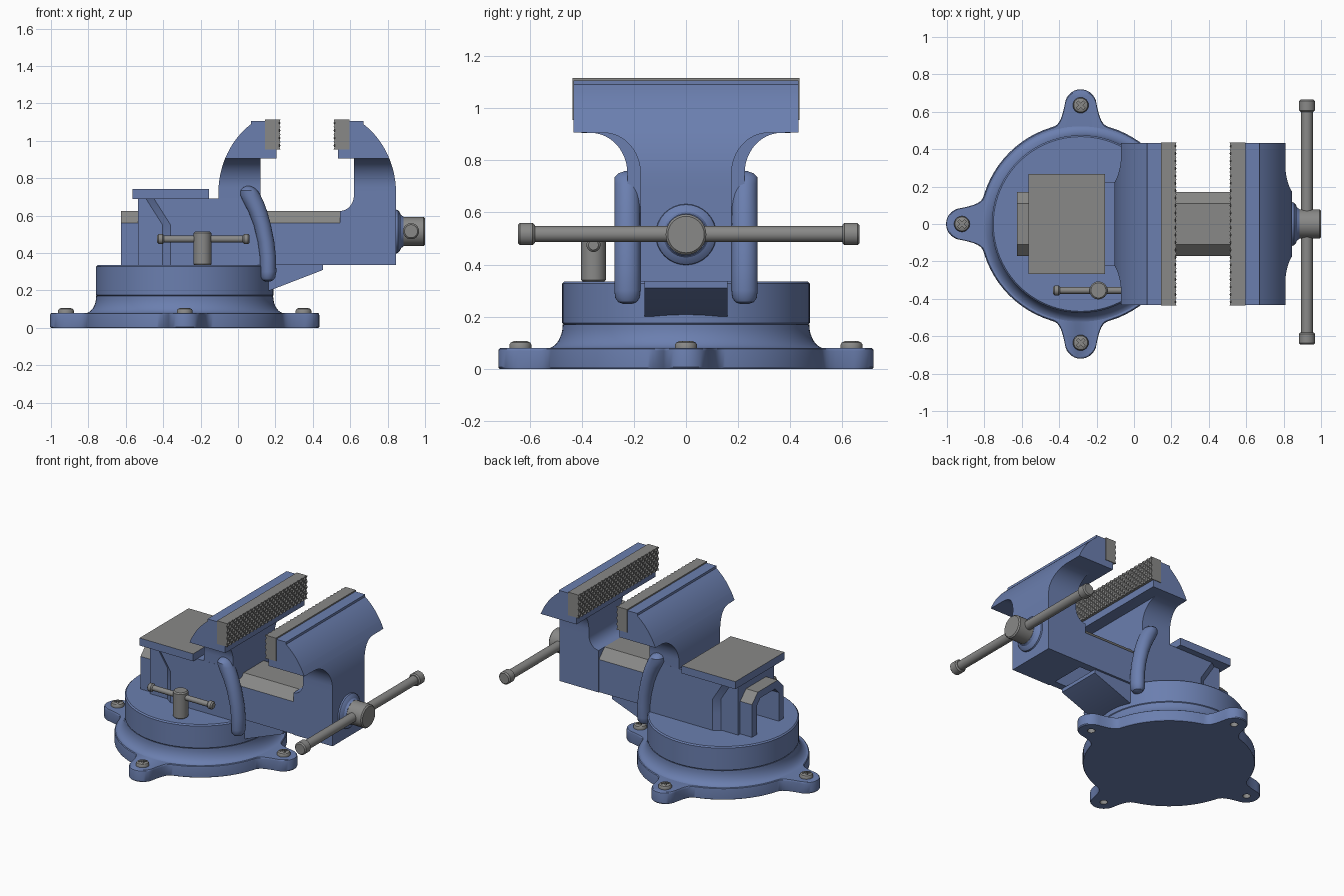
import bpy, bmesh, math
from mathutils import Vector

if "Cube" in bpy.data.objects:
    bpy.data.objects.remove(bpy.data.objects["Cube"])


def material(name, color):
    m = bpy.data.materials.new(name)
    m.diffuse_color = (*color, 1)
    m.use_nodes = True
    m.node_tree.nodes["Principled BSDF"].inputs["Base Color"].default_value = m.diffuse_color
    return m


MATS = [material("blue paint", (0.147, 0.212, 0.43)), material("grey steel", (0.25, 0.25, 0.245))]
BLUE, STEEL = 0, 1


def finish(bm, name, rule):
    """Turn a bmesh into a shaded object; rule is a material index or a function of a face."""
    bmesh.ops.recalc_face_normals(bm, faces=bm.faces)
    bm.normal_update()
    for f in bm.faces:
        f.material_index = rule(f) if callable(rule) else rule
    me = bpy.data.meshes.new(name)
    bm.to_mesh(me)
    bm.free()
    ob = bpy.data.objects.new(name, me)
    bpy.context.collection.objects.link(ob)
    for m in MATS:
        me.materials.append(m)
    smooth(ob)
    return ob


def smooth(ob):
    bpy.ops.object.select_all(action='DESELECT')
    ob.select_set(True)
    bpy.context.view_layer.objects.active = ob
    bpy.ops.object.shade_smooth_by_angle(angle=math.radians(32))


def loft(name, rings, rule=BLUE):
    """Skin a stack of equal rings and cap both ends."""
    bm = bmesh.new()
    vs = [[bm.verts.new(p) for p in r] for r in rings]
    n = len(vs[0])
    for a, b in zip(vs, vs[1:]):
        for i in range(n):
            j = (i + 1) % n
            bm.faces.new((a[i], a[j], b[j], b[i]))
    bm.faces.new(vs[0][::-1])
    bm.faces.new(vs[-1])
    return finish(bm, name, rule)


def lathe(name, profile, origin, axis='z', rule=BLUE, seg=32):
    """Revolve (radius, height) points about an axis through origin."""
    o = Vector(origin)
    turn = {'z': lambda a, b, h: (a, b, h), 'x': lambda a, b, h: (h, a, b),
            'y': lambda a, b, h: (b, h, a)}[axis]
    ang = [2 * math.pi * i / seg for i in range(seg)]
    return loft(name, [[o + Vector(turn(r * math.cos(t), r * math.sin(t), h)) for t in ang]
                       for r, h in profile], rule)


def rod(name, r, a, b, origin, axis, rule=STEEL, bev=0.008):
    return lathe(name, [(r - bev, a), (r, a + bev), (r, b - bev), (r - bev, b)], origin, axis, rule)


def prism(name, pts, axis, a, b, rule=BLUE):
    f = (lambda p, h: (h, p[0], p[1])) if axis == 'x' else (lambda p, h: (p[0], h, p[1]))
    return loft(name, [[f(p, h) for p in pts] for h in (a, b)], rule)


def cut(ob, cutters):
    for c in cutters:
        m = ob.modifiers.new("cut", 'BOOLEAN')
        m.operation, m.solver, m.object = 'DIFFERENCE', 'EXACT', c
        bpy.context.view_layer.objects.active = ob
        bpy.ops.object.modifier_apply(modifier=m.name)
        bpy.data.objects.remove(c)
    smooth(ob)


# Base plate: disc with four filleted lugs
CX, R, LUG, LR = -0.285, 0.54, 0.635, 0.085
quarter = [(LUG + LR * math.cos(t), LR * math.sin(t))
           for t in [math.radians(-84 + 12 * i) for i in range(15)]]
for i in range(9):
    d = 0.135 + 0.165 * i / 8
    r = R + 0.1 * (1 - i / 8) ** 3
    quarter.append((r * math.cos(d), r * math.sin(d)))
for i in range(1, 12):
    d = 0.30 + (math.pi / 2 - 0.60) * i / 12
    quarter.append((R * math.cos(d), R * math.sin(d)))
for i in range(9):
    d = math.pi / 2 - 0.30 + 0.165 * i / 8
    r = R + 0.1 * (i / 8) ** 3
    quarter.append((r * math.cos(d), r * math.sin(d)))
outline = []
for k in range(4):
    c, s = math.cos(k * math.pi / 2), math.sin(k * math.pi / 2)
    outline += [(x * c - y * s, x * s + y * c) for x, y in quarter]
plate = loft("base_plate", [[(CX + x * k, y * k, z) for x, y in outline]
                            for k, z in ((0.993, 0), (1, 0.006), (1, 0.068), (0.997, 0.076), (0.988, 0.08))])
spots = [(CX + LUG * c, LUG * s) for c, s in ((1, 0), (0, 1), (-1, 0), (0, -1))]
cut(plate, [rod("hole_cutter", 0.024, -0.05, 0.07, (x, y, 0), 'z') for x, y in spots])

# Flared base collar and swivel disc
flare = [(0.535 - 0.062 * math.sin(t), 0.078 + 0.092 * (1 - math.cos(t)))
         for t in [math.pi / 2 * i / 8 for i in range(9)]]
lathe("base_flare", flare, (CX, 0, 0), seg=96)
lathe("swivel_disc", [(0.465, 0.165), (0.475, 0.176), (0.475, 0.327), (0.467, 0.335)], (CX, 0, 0), seg=96)

# Cross-head screws in the lugs
screw = lathe("lug_screw", [(0.042, 0), (0.042, 0.014), (0.037, 0.022), (0.026, 0.027), (0.01, 0.028)],
              (0, 0, 0), rule=STEEL)
sq = lambda a, b: [(-a, b), (a, b), (a, 0.05), (-a, 0.05)]
cut(screw, [prism("slot_x", sq(0.006, 0.014), 'x', -0.026, 0.026, STEEL),
            prism("slot_y", sq(0.0061, 0.0141), 'y', -0.026, 0.026, STEEL)])
for i, (x, y) in enumerate(spots):
    ob = screw if i == 0 else screw.copy()
    if i:
        bpy.context.collection.objects.link(ob)
    ob.location = (x, y, 0.079)
    ob.rotation_euler.z = math.pi / 4


# Sliding channel: inverted U with grey chamfered top
def channel(w, top, ch, wi, ti, ci):
    half = [(wi, 0.337), (w, 0.337), (w, top - ch), (w - ch, top)]
    inner = [(-wi + ci, ti), (-wi, ti - ci)]
    return (half + [(-y, z) for y, z in half[::-1]]
            + [(-wi, ti - ci), (-wi + ci, ti), (wi - ci, ti), (wi, ti - ci)])


prism("slide", channel(0.172, 0.625, 0.063, 0.12, 0.575, 0.04), 'x', -0.625, 0.6,
      lambda f: STEEL if f.normal.z > 0.3 and f.calc_center_median().z > 0.5 else BLUE)

# Fixed body: rear arch, main block, front lip
prism("rear_arch", channel(0.195, 0.692, 0.001, 0.16, 0.6, 0.03), 'x', -0.535, -0.36)
body = []
for z, x0, x1 in ((0.335, -0.41, 0.16), (0.45, -0.41, 0.15), (0.55, -0.41, 0.13), (0.692, -0.5, 0.06)):
    side = [(x0, 0.19), (x0 + 0.05, 0.225), (x1, 0.225)]
    body.append([(x, y, z) for x, y in side] + [(x, -y, z) for x, y in side[::-1]])
loft("fixed_body", body)
prism("front_lip", [(-0.05, 0.2), (0.17, 0.2), (0.455, 0.31), (0.455, 0.335), (-0.05, 0.335)], 'y', -0.16, 0.16)

# Rounded side ribs
for name, s in (("left_rib", 1), ("right_rib", -1)):
    rings = []
    for z, xc, rx in ((0.248, 0.16, 0.012), (0.256, 0.16, 0.03), (0.272, 0.16, 0.04), (0.30, 0.162, 0.043),
                      (0.38, 0.16, 0.043), (0.46, 0.15, 0.044), (0.55, 0.13, 0.046), (0.62, 0.107, 0.05),
                      (0.67, 0.085, 0.054), (0.71, 0.066, 0.054), (0.735, 0.059, 0.045),
                      (0.75, 0.056, 0.03), (0.758, 0.055, 0.01)):
        k = min(1, rx / 0.043)
        rings.append([(xc + rx * math.cos(t), s * 0.225 + 0.05 * k * math.sin(t), z)
                      for t in [math.tau * i / 24 for i in range(24)]])
    loft(name, rings)

# Anvil with grey top face
prism("anvil", [(-0.565, 0.69), (-0.155, 0.69), (-0.155, 0.742), (-0.565, 0.742)], 'y', -0.268, 0.268,
      lambda f: STEEL if f.normal.z > 0.9 else BLUE)


# Jaws: stacked rectangles, u measured inward from the outer side
def jaw(name, place, wn, start):
    def outer(z):
        t = max(0, min(z, 1.09) - 0.72) / 0.45
        return 0.406 * (1 - math.sqrt(1 - t * t))

    sl = list(start)
    for i in range(13):
        t = math.sin(math.pi / 2 * i / 12)
        sl.append((0.75 + 0.155 * t, 0.225, wn + 0.14 * (1 - math.sqrt(max(0, 1 - t * t)))))
    sl += [(0.906, 0.31, 0.432), (0.93, 0.31, 0.432), (0.955, 0.31, 0.432), (0.956, 0.25, 0.432)]
    sl += [(0.956 + 0.134 * i / 8, 0.25, 0.432) for i in range(1, 9)] + [(1.106, 0.25, 0.432)]
    rings = []
    for z, u1, w in sl:
        a, b = place(outer(z)), place(u1)
        rings.append([(a, -w, z), (b, -w, z), (b, w, z), (a, w, z)])
    loft(name, rings)


jaw("fixed_jaw", lambda u: -0.105 + u, 0.225, [(0.6, 0.225, 0.224)])
foot = [(0.335, 0.30, 0.175), (0.625, 0.30, 0.175)]
foot += [(0.71 - 0.085 * math.cos(t), 0.30 - 0.075 * math.sin(t), 0.175)
         for t in [math.pi / 2 * i / 8 for i in range(1, 9)]]
jaw("moving_jaw", lambda u: 0.845 - u, 0.175, foot)


# Knurled jaw plates: alternate grid points raised
def jaw_plate(name, back, face, ny=44, nz=8):
    d = math.copysign(0.009, face - back)
    bm = bmesh.new()
    g = [[bm.verts.new((face - d * ((i + j) % 2), -0.436 + 0.872 * i / ny, 0.955 + 0.16 * j / nz))
          for j in range(nz + 1)] for i in range(ny + 1)]
    for i in range(ny):
        for j in range(nz):
            a, b, c, e = g[i][j], g[i + 1][j], g[i + 1][j + 1], g[i][j + 1]
            tris = ((a, b, e), (b, c, e)) if (i + j) % 2 == 0 else ((a, b, c), (a, c, e))
            for t in tris:
                bm.faces.new(t)
    rim = [e for e in bm.edges if e.is_boundary]
    new = bmesh.ops.extrude_edge_only(bm, edges=rim)["geom"]
    for v in new:
        if isinstance(v, bmesh.types.BMVert):
            v.co.x = back
    bmesh.ops.holes_fill(bm, edges=[e for e in bm.edges if e.is_boundary], sides=0)
    finish(bm, name, STEEL)


jaw_plate("fixed_jaw_plate", 0.145, 0.227)
jaw_plate("moving_jaw_plate", 0.595, 0.511)

# Main screw: collar, head, and tommy bar
axis = (0, 0, 0.515)
lathe("screw_collar", [(0.118, 0.84), (0.115, 0.855), (0.103, 0.865), (0.088, 0.872), (0.08, 0.885)], axis, 'x')
rod("screw_head", 0.078, 0.868, 1.0, axis, 'x')
rod("main_handle", 0.031, -0.6, 0.62, (0.925, 0, 0.517), 'y')
for i, (a, b) in enumerate(((-0.645, -0.58), (0.6, 0.665))):
    rod("main_handle_end_%d" % i, 0.043, a, b, (0.925, 0, 0.517), 'y')

# Swivel lock: spindle with small bar
rod("lock_spindle", 0.048, 0.333, 0.515, (-0.19, -0.355, 0), 'z')
rod("lock_bar", 0.018, -0.42, 0.05, (0, -0.355, 0.475), 'x', bev=0.004)
for i, (a, b) in enumerate(((-0.432, -0.395), (0.025, 0.062))):
    rod("lock_bar_end_%d" % i, 0.027, a, b, (0, -0.355, 0.475), 'x')
